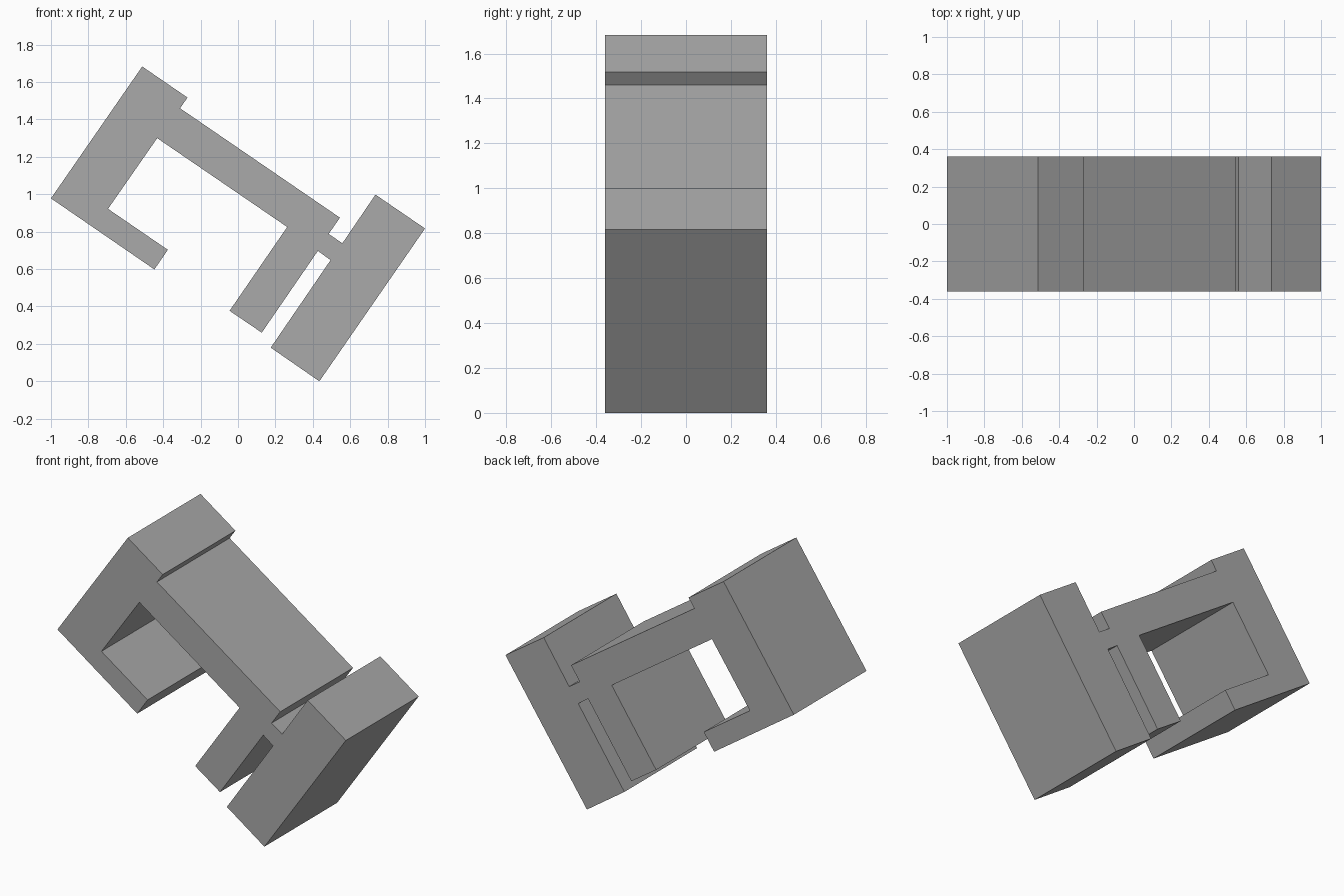
import bpy
import bmesh

cube = bpy.data.objects.get("Cube")
if cube:
    bpy.data.objects.remove(cube, do_unlink=True)

HALF_DEPTH = 0.36

# Side profile (x, z) of the tilted bracket, clockwise from its top corner
profile = [
    # upper block lip and connecting bar
    (-0.512, 1.683), (-0.27, 1.517), (-0.31, 1.46), (0.545, 0.875),
    # neck and wide end block
    (0.485, 0.788), (0.558, 0.738), (0.735, 0.998), (1.0, 0.817),
    (0.435, 0.0), (0.175, 0.18), (0.495, 0.648), (0.427, 0.697),
    # inner leg
    (0.127, 0.26), (-0.045, 0.377), (0.263, 0.825),
    # underside of the bar and hooked arm
    (-0.432, 1.30), (-0.695, 0.922), (-0.375, 0.703), (-0.447, 0.598),
    (-1.0, 0.978),
]

grey = bpy.data.materials.new("plain grey")
grey.use_nodes = True
colour = (0.4, 0.4, 0.4, 1)
grey.diffuse_color = colour
grey.node_tree.nodes["Principled BSDF"].inputs["Base Color"].default_value = colour

# Extrude the profile from front to back
bm = bmesh.new()
front = bm.faces.new([bm.verts.new((x, -HALF_DEPTH, z)) for x, z in profile])
extruded = bmesh.ops.extrude_face_region(bm, geom=[front], use_keep_orig=True)
back = [v for v in extruded["geom"] if isinstance(v, bmesh.types.BMVert)]
bmesh.ops.translate(bm, verts=back, vec=(0, 2 * HALF_DEPTH, 0))
bmesh.ops.recalc_face_normals(bm, faces=bm.faces)

mesh = bpy.data.meshes.new("bracket_body")
bm.to_mesh(mesh)
bm.free()
mesh.materials.append(grey)
bracket = bpy.data.objects.new("bracket_body", mesh)
bpy.context.collection.objects.link(bracket)
